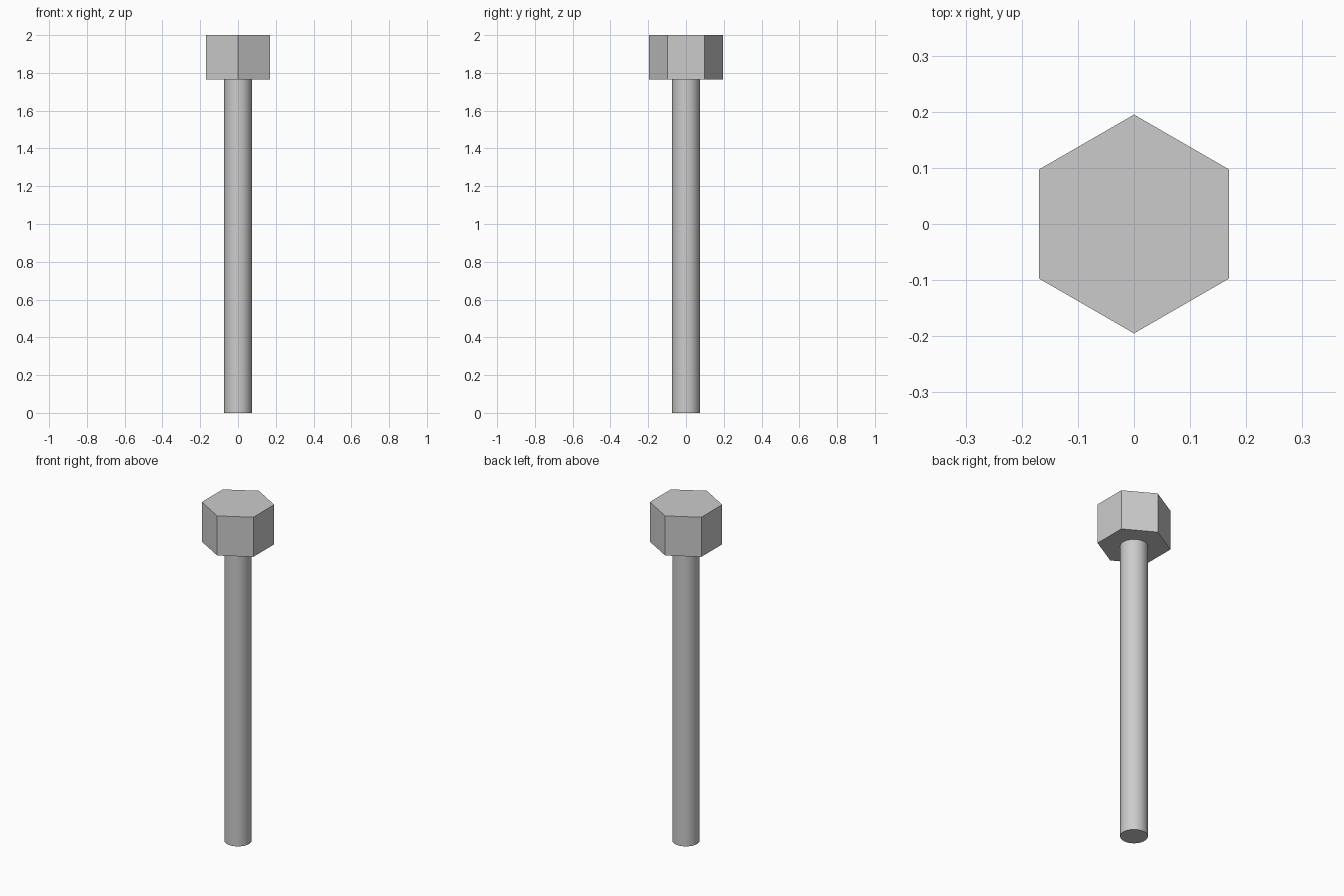
import bpy
import math

cube = bpy.data.objects.get("Cube")
if cube:
    bpy.data.objects.remove(cube, do_unlink=True)

HEAD_BOTTOM = 1.765
TOP = 2.0

# Plain grey metal
steel = bpy.data.materials.new("steel_grey")
steel.use_nodes = True
grey = (0.6, 0.6, 0.6, 1.0)
steel.diffuse_color = grey
steel.node_tree.nodes["Principled BSDF"].inputs["Base Color"].default_value = grey


def prism(name, sides, radius, bottom, top):
    """Upright capped prism between two heights."""
    bpy.ops.mesh.primitive_cylinder_add(
        vertices=sides, radius=radius, depth=top - bottom,
        location=(0, 0, (bottom + top) / 2))
    part = bpy.context.object
    part.name = name
    part.data.materials.append(steel)
    return part


# Hexagonal head, corners pointing front and back
prism("hex_head", 6, 0.195, HEAD_BOTTOM, TOP)

# Smooth round shank
prism("shank", 64, 0.073, 0, HEAD_BOTTOM)
bpy.ops.object.shade_smooth_by_angle(angle=math.radians(30))
